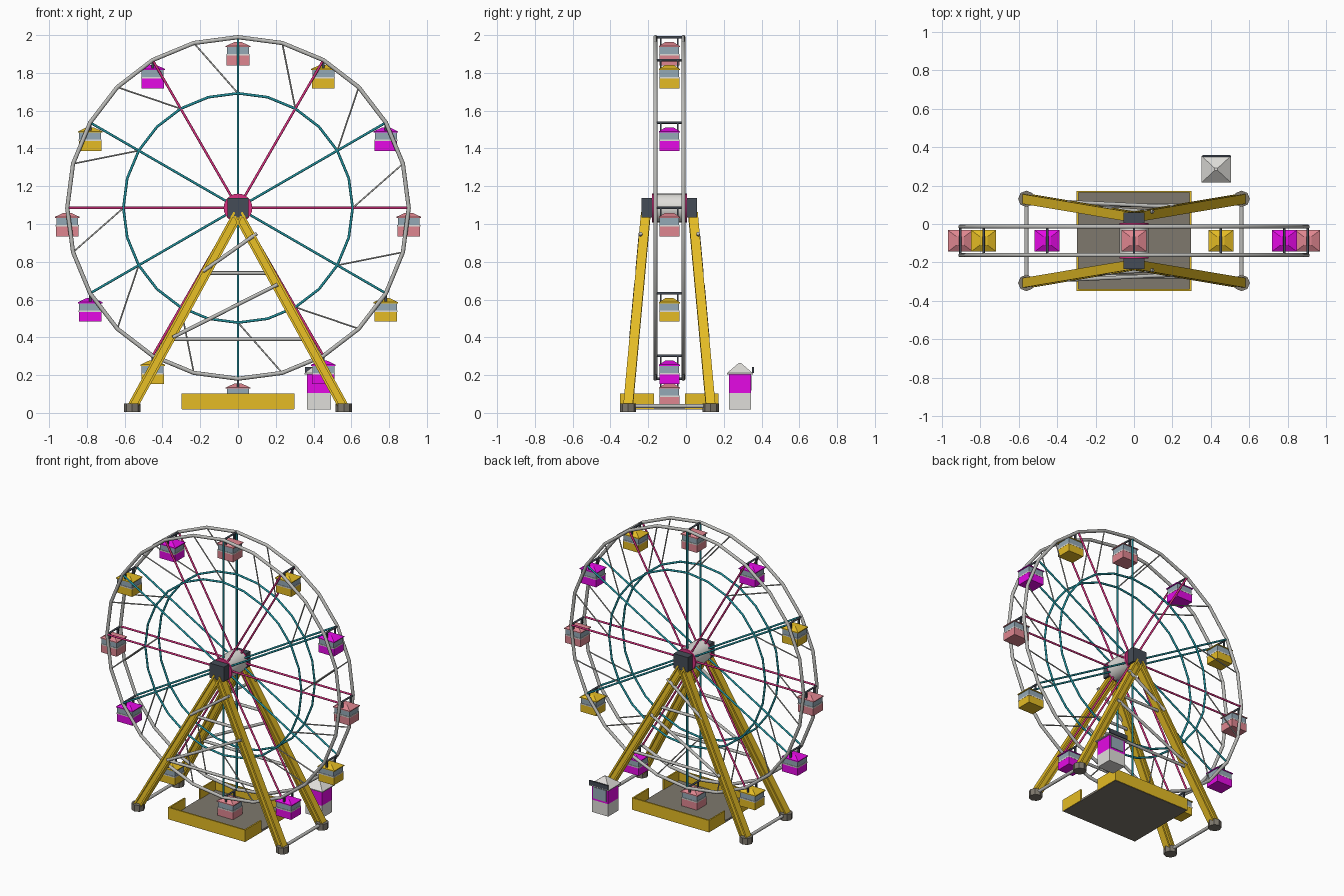
import bpy, bmesh, math
from mathutils import Vector, Matrix

if "Cube" in bpy.data.objects:
    bpy.data.objects.remove(bpy.data.objects["Cube"])

def mat(name, r, g, b):
    m = bpy.data.materials.new(name)
    m.diffuse_color = (r, g, b, 1)
    m.use_nodes = True
    m.node_tree.nodes["Principled BSDF"].inputs["Base Color"].default_value = m.diffuse_color
    return m

STEEL = mat("steel grey", .50, .50, .48)
TEAL = mat("teal", .015, .27, .32)
CRIMSON = mat("crimson pink", .70, .03, .22)
SLATE = mat("dark slate", .06, .073, .095)
GOLD = mat("gold", .78, .50, .018)
PINK = mat("soft pink", .74, .24, .28)
MAGENTA = mat("magenta", .78, .003, .78)
TAUPE = mat("taupe", .21, .19, .155)
LIGHT = mat("light grey", .74, .73, .70)
GLASS = mat("blue grey glass", .30, .40, .47)

CY, CZ, R, RI, OFF = -0.088, 1.085, 0.904, 0.607, 0.074

def finish(name, bm, m, smooth=False):
    bmesh.ops.recalc_face_normals(bm, faces=bm.faces)
    me = bpy.data.meshes.new(name)
    bm.to_mesh(me)
    bm.free()
    me.materials.append(m)
    ob = bpy.data.objects.new(name, me)
    bpy.context.collection.objects.link(ob)
    if smooth:
        smooth_shade(ob)
    return ob

def smooth_shade(ob):
    bpy.ops.object.select_all(action='DESELECT')
    ob.select_set(True)
    bpy.context.view_layer.objects.active = ob
    bpy.ops.object.shade_smooth_by_angle(angle=math.radians(50))

def add_tube(bm, a, b, r, sides=14):
    a, b = Vector(a), Vector(b)
    d = b - a
    M = Matrix.Translation((a + b) / 2) @ d.to_track_quat('Z', 'Y').to_matrix().to_4x4()
    bmesh.ops.create_cone(bm, cap_ends=True, segments=sides, radius1=r, radius2=r,
                          depth=d.length, matrix=M)

def tubes(name, segs, r, m, sides=14):
    bm = bmesh.new()
    for a, b in segs:
        add_tube(bm, a, b, r, sides)
    return finish(name, bm, m, True)

def add_box(bm, x0, x1, y0, y1, z0, z1):
    M = Matrix.Translation(((x0 + x1) / 2, (y0 + y1) / 2, (z0 + z1) / 2)) \
        @ Matrix.Diagonal((x1 - x0, y1 - y0, z1 - z0, 1))
    bmesh.ops.create_cube(bm, size=1, matrix=M)

def boxes(name, m, *dims):
    bm = bmesh.new()
    for d in dims:
        add_box(bm, *d)
    return finish(name, bm, m)

def roof(name, m, c, hx, hy, tx, ty, h, eave=0.006):
    # hipped roof: thin eave slab and a tapered top
    bm = bmesh.new()
    x, y, z = c
    rings = []
    for a, b, zz in ((hx, hy, z), (hx, hy, z + eave), (tx, ty, z + h)):
        rings.append([bm.verts.new((x + sx * a, y + sy * b, zz))
                      for sx, sy in ((-1, -1), (1, -1), (1, 1), (-1, 1))])
    for lo, hi in zip(rings, rings[1:]):
        for i in range(4):
            j = (i + 1) % 4
            bm.faces.new((lo[i], lo[j], hi[j], hi[i]))
    bm.faces.new(rings[0])
    bm.faces.new(rings[-1])
    return finish(name, bm, m)

def polar(deg, r, y):
    # clockwise from the top, seen from the front
    a = math.radians(deg)
    return Vector((r * math.sin(a), y, CZ + r * math.cos(a)))

# wheel rims, inner rings, spokes and lattice rods, both sides
for side, label in ((-1, "front"), (1, "back")):
    y = CY + side * OFF
    for part, rad, t, m in (("rim", R, .011, STEEL), ("inner_ring", RI, .007, TEAL)):
        bpy.ops.mesh.primitive_torus_add(major_segments=24, minor_segments=14, major_radius=rad,
                                         minor_radius=t, location=(0, y, CZ),
                                         rotation=(math.pi / 2, 0, 0))
        ob = bpy.context.object
        ob.name = f"{label}_{part}"
        ob.data.materials.append(m)
        smooth_shade(ob)
    for start, m, col in ((0, TEAL, "teal"), (30, CRIMSON, "crimson")):
        tubes(f"{label}_{col}_spokes", [(polar(d, .05, y), polar(d, R, y))
              for d in range(start, 360, 60)], .0065, m)
    tubes(f"{label}_lattice_rods", [(polar(d, R, y), polar(d + 15, RI, y))
          for d in range(15, 360, 30)], .0042, STEEL)

# crossbars carrying the cabins
tubes("crossbars", [(polar(d, R, CY - OFF), polar(d, R, CY + OFF))
      for d in range(0, 360, 30)], .0065, SLATE)

# hub
def ydisc(name, y0, y1, r, m, sides=24):
    return tubes(name, [((0, CY + y0, CZ), (0, CY + y1, CZ))], r, m, sides)
ydisc("hub_drum", -.08, .08, .076, LIGHT)
ydisc("front_hub_flange", -.092, -.08, .076, CRIMSON)
ydisc("back_hub_flange", .08, .092, .076, CRIMSON)
boxes("bearing_blocks", SLATE, *[(-.055, .055, CY + a, CY + b, 1.035, 1.138)
      for a, b in ((-.147, -.09), (.09, .147))])

# cabins
for i in range(12):
    p = polar(i * 30, R, CY)
    x, z = p.x, p.z
    m = (PINK, GOLD, MAGENTA)[i % 3]
    boxes(f"cabin_body_{i}", m, (x - .06, x + .06, CY - .053, CY + .053, z - .15, z - .098))
    boxes(f"cabin_sill_{i}", LIGHT, (x - .061, x + .061, CY - .054, CY + .054, z - .098, z - .09))
    boxes(f"cabin_glass_{i}", GLASS, (x - .058, x + .058, CY - .051, CY + .051, z - .09, z - .053))
    roof(f"cabin_roof_{i}", m, (x, CY, z - .053), .065, .056, .02, .022, .027)
    boxes(f"cabin_hanger_{i}", SLATE, *[(x - .006, x + .006, CY + s * .045 - .004,
          CY + s * .045 + .004, z - .05, z) for s in (-1, 1)])

# legs: H-section beams
def add_beam(bm, a, b, w, t, shift):
    d = (b - a).normalized()
    s = Vector((0, 1, 0)).cross(d).normalized()
    n = d.cross(s)
    M = Matrix((s, n, d)).transposed().to_4x4()
    M.translation = (a + b) / 2 + s * shift
    bmesh.ops.create_cube(bm, size=1, matrix=M @ Matrix.Diagonal((w, t, (b - a).length, 1)))

def leg_y(z, side, out=0):
    return CY + side * (.218 - .092 * (z - .04) / 1.0 + out)

def leg_x(z):
    return .555 - .548 * (z - .04)

feet = bmesh.new()
for sy, label in ((-1, "front"), (1, "back")):
    for sx, hand in ((-1, "left"), (1, "right")):
        a = Vector((sx * leg_x(.03), leg_y(.03, sy), .03))
        b = Vector((sx * leg_x(1.05), leg_y(1.05, sy), 1.05))
        bm = bmesh.new()
        for shift, w, t in ((-.021, .012, .05), (.021, .012, .05), (0, .034, .026)):
            add_beam(bm, a, b, w, t, shift)
        finish(f"{label}_{hand}_leg", bm, GOLD)
        add_tube(feet, (a.x, a.y, .005), (a.x, a.y, .05), .043, 8)
    # ladder bracing between the legs
    def at(x, z, out=0):
        return Vector((x, leg_y(z, sy, out), z))
    tubes(f"{label}_leg_braces", [
        (at(-leg_x(.39), .39), at(leg_x(.39), .39)),
        (at(-leg_x(.74), .74), at(leg_x(.74), .74)),
        (at(-.345, .40, .018), at(.21, .68, .018)),
        (at(-.185, .75, .018), at(.10, .95, .018))], .010, STEEL)
finish("feet", feet, TAUPE)
tubes("foot_ties", [((s * .56, leg_y(.04, -1), .036), (s * .56, leg_y(.04, 1), .036))
      for s in (-1, 1)], .011, STEEL)

# boarding platform with fence panels open beside the wheel
Y0, Y1 = CY - .258, CY + .258
boxes("platform_floor", TAUPE, (-.297, .297, Y0, Y1, .018, .032))
fence = [(-.3, .3, Y0 - .003, Y0 + .007, .02, .103), (-.3, .3, Y1 - .007, Y1 + .003, .02, .103)]
for s in (-.295, .295):
    fence += [(s - .005, s + .005, Y0, CY - .082, .02, .103),
              (s - .005, s + .005, CY + .082, Y1, .02, .103)]
boxes("platform_fence", GOLD, *fence)

# ticket booth
BX, BY = .428, .285
boxes("booth_base", LIGHT, (BX - .064, BX + .064, BY - .058, BY + .058, .018, .105))
boxes("booth_upper", MAGENTA, (BX - .064, BX + .064, BY - .058, BY + .058, .105, .208))
boxes("booth_window", GLASS, (BX - .05, BX + .05, BY + .056, BY + .062, .118, .198))
roof("booth_roof", LIGHT, (BX, BY, .204), .076, .069, .008, .006, .06)
boxes("booth_sign_board", SLATE, (BX - .072, BX + .074, BY + .064, BY + .074, .212, .242))
